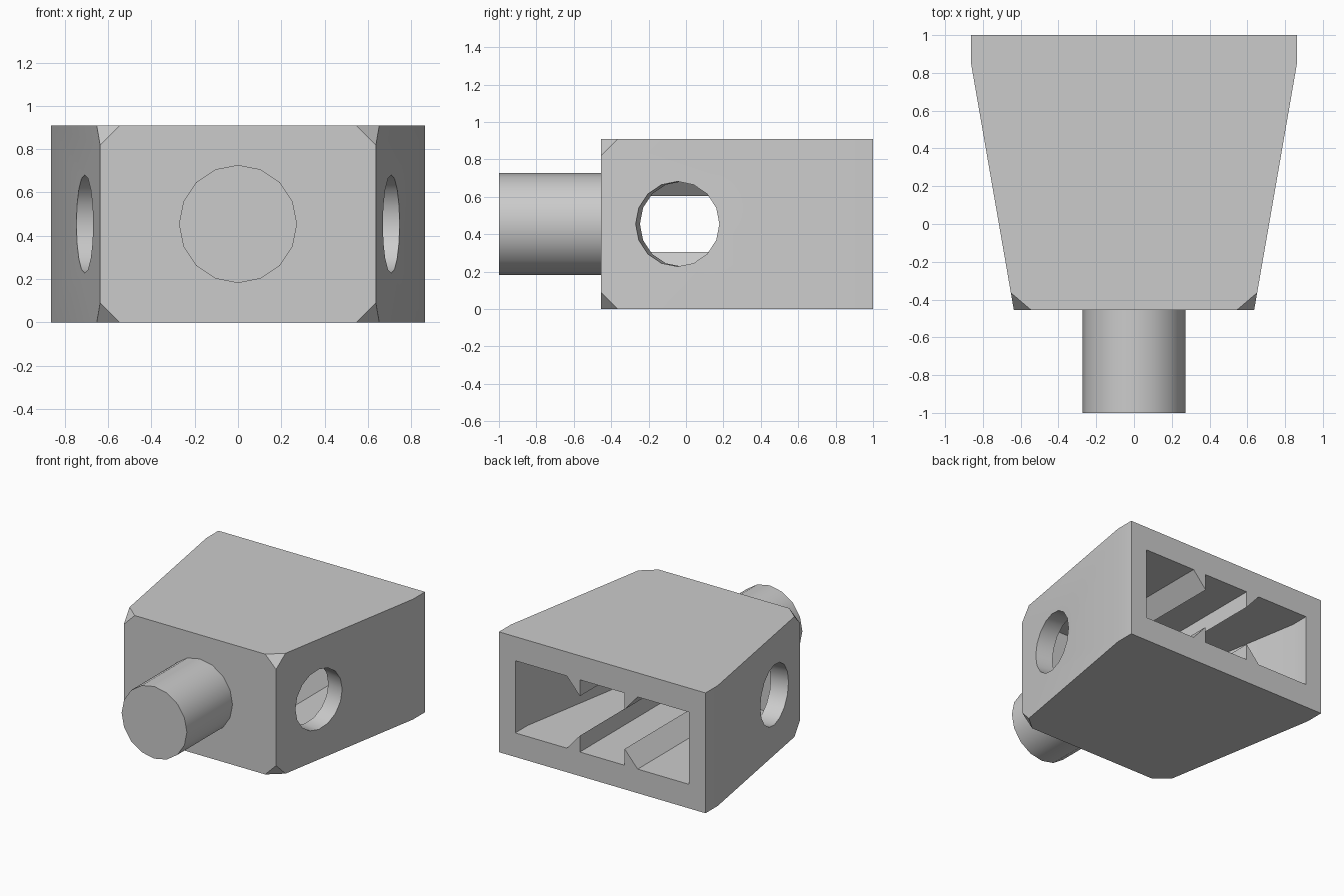
import bpy, bmesh, math
from mathutils import Vector, Matrix

if "Cube" in bpy.data.objects:
    bpy.data.objects.remove(bpy.data.objects["Cube"])

U = 2 / 11                 # module that the proportions follow
H = 5 * U                  # body height
FRONT = -2.5 * U           # front wall of the body
SLOPE_END = 0.855          # where the flared sides become parallel

grey = bpy.data.materials.new("plain_grey")
grey.use_nodes = True
colour = (0.6, 0.6, 0.6, 1)
grey.diffuse_color = colour
grey.node_tree.nodes["Principled BSDF"].inputs["Base Color"].default_value = colour


def make(name, bm):
    bmesh.ops.recalc_face_normals(bm, faces=bm.faces)
    mesh = bpy.data.meshes.new(name)
    bm.to_mesh(mesh)
    bm.free()
    mesh.materials.append(grey)
    obj = bpy.data.objects.new(name, mesh)
    bpy.context.collection.objects.link(obj)
    return obj


def prism(points, direction):
    bm = bmesh.new()
    base = bm.faces.new([bm.verts.new(p) for p in points])
    moved = bmesh.ops.extrude_face_region(bm, geom=[base], use_keep_orig=True)["geom"]
    bmesh.ops.translate(bm, vec=direction,
                        verts=[v for v in moved if isinstance(v, bmesh.types.BMVert)])
    return bm


def rod(name, radius, length, centre, axis):
    bm = bmesh.new()
    turn = Vector(axis).to_track_quat('Z', 'Y').to_matrix().to_4x4()
    bmesh.ops.create_cone(bm, cap_ends=True, segments=16, radius1=radius, radius2=radius,
                          depth=length, matrix=Matrix.Translation(centre) @ turn)
    return make(name, bm)


def cut(target, cutter):
    mod = target.modifiers.new("cut", 'BOOLEAN')
    mod.operation, mod.object, mod.solver = 'DIFFERENCE', cutter, 'EXACT'
    bpy.context.view_layer.objects.active = target
    bpy.ops.object.modifier_apply(modifier=mod.name)
    bpy.data.objects.remove(cutter)


def wall_x(y):
    # half width of the body at depth y
    t = min(1, (y - FRONT) / (SLOPE_END - FRONT))
    return U * (3.5 + 1.25 * t)


def plan(ys, inset, z):
    right = [(wall_x(y) - inset, min(y, 2), z) for y in ys]
    return right + [(-x, y, z) for x, y, z in reversed(right)]


# Flared body with its four front corners trimmed
bm = prism(plan((FRONT, SLOPE_END, 1), 0, 0), (0, 0, H))
c = U / 2
for sx in (1, -1):
    for sz in (1, -1):
        z = H if sz > 0 else 0
        a = Vector((sx * (wall_x(FRONT) - c), FRONT, z))
        b = Vector((sx * wall_x(FRONT), FRONT, z - sz * c))
        d = Vector((sx * wall_x(FRONT + c), FRONT + c, z))
        n = (b - a).cross(d - a)
        if n.y > 0:
            n = -n
        res = bmesh.ops.bisect_plane(bm, geom=bm.verts[:] + bm.edges[:] + bm.faces[:],
                                     plane_co=a, plane_no=n, clear_outer=True, dist=1e-5)
        bmesh.ops.holes_fill(bm, edges=[e for e in bm.edges if e.is_boundary])
body = make("body", bm)

# Cavity open at the back, with four pointed guide ribs left standing
cavity = make("cavity_cutter", prism(plan((FRONT + U, SLOPE_END, 1.2), 0.75 * U, U), (0, 0, 3 * U)))
for sx in (1, -1):
    for sz in (1, -1):
        profile = [(0.187, 0.155), (0.187, 0.305), (0.32, 0.155)]
        pts = [(sx * x, FRONT, H / 2 + sz * (H / 2 - z)) for x, z in profile]
        # rib section widens toward the wall it grows from
        pts[0] = (sx * 0.187, FRONT, H / 2 - sz * (H / 2 - 0.155))
        pts[1] = (sx * 0.187, FRONT, H / 2 - sz * (H / 2 - 0.305))
        pts[2] = (sx * 0.32, FRONT, H / 2 - sz * (H / 2 - 0.155))
        cut(cavity, make("rib_cutter", prism(pts, (0, 2, 0))))
cut(body, cavity)

# Round side holes drilled square to the flared walls
slope = (wall_x(SLOPE_END) - wall_x(FRONT)) / (SLOPE_END - FRONT)
for sx in (1, -1):
    y = -0.25 * U
    cut(body, rod("hole_cutter", 1.25 * U, 0.4, (sx * wall_x(y), y, H / 2), (sx, -slope, 0)))

# Front peg
peg = rod("front_peg", 1.5 * U, 3 * U, (0, FRONT - 1.5 * U, H / 2), (0, -1, 0))

for obj in (body, peg):
    bpy.ops.object.select_all(action='DESELECT')
    obj.select_set(True)
    bpy.context.view_layer.objects.active = obj
    bpy.ops.object.shade_smooth_by_angle(angle=math.radians(30))
